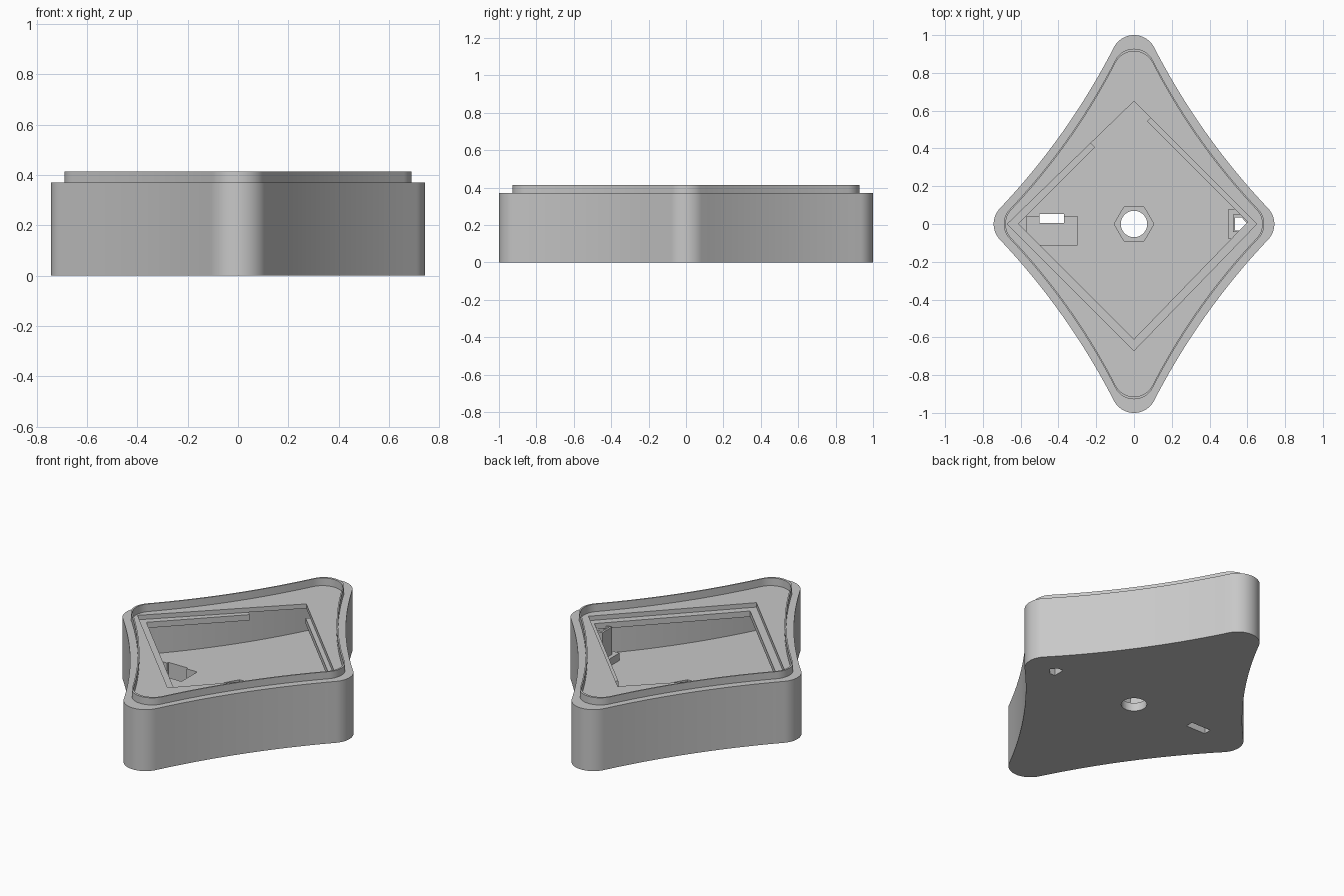
import bpy, bmesh, math
from mathutils import Vector

if "Cube" in bpy.data.objects:
    bpy.data.objects.remove(bpy.data.objects["Cube"])

# One plain grey material
grey = bpy.data.materials.new("plain_grey")
grey.use_nodes = True
colour = (0.58, 0.58, 0.58, 1)
grey.diffuse_color = colour
grey.node_tree.nodes["Principled BSDF"].inputs["Base Color"].default_value = colour

FLOOR, PLATE_LOW, PLATE_TOP = 0.11, 0.34, 0.367
STEP, LIP = 0.37, 0.413


def outline(tip=0.12, reach=3.8, steps=10):
    """Rounded diamond with four gently hollow sides, counter-clockwise."""
    a, b = Vector((0.623, 0)), Vector((0, 0.88))
    mid = (a + b) / 2
    normal = Vector((b.y, a.x)).normalized()
    centre = mid + normal * math.sqrt(reach ** 2 - (a - mid).length ** 2)
    quarter = []
    ang_a = math.atan2(*(centre - a).yx)
    ang_b = math.atan2(*(centre - b).yx)
    for i in range(steps + 1):
        t = ang_a * i / steps
        quarter.append(a + tip * Vector((math.cos(t), math.sin(t))))
    start, end = math.atan2(*(a - centre).yx), math.atan2(*(b - centre).yx)
    sweep = (end - start + math.pi) % (2 * math.pi) - math.pi
    for i in range(1, 2 * steps):
        t = start + sweep * i / (2 * steps)
        quarter.append(centre + (reach - tip) * Vector((math.cos(t), math.sin(t))))
    for i in range(steps + 1):
        t = ang_b + (math.pi / 2 - ang_b) * i / steps
        quarter.append(b + tip * Vector((math.cos(t), math.sin(t))))
    half = quarter + [Vector((-p.x, p.y)) for p in quarter[-2::-1]]
    return half + [Vector((p.x, -p.y)) for p in half[-2:0:-1]]


def loft(name, points, rings):
    """Stack scaled copies of a flat outline and close both ends."""
    bm = bmesh.new()
    loops = [[bm.verts.new((p[0] * s, p[1] * s, z)) for p in points] for s, z in rings]
    n = len(points)
    for low, high in zip(loops, loops[1:]):
        for i in range(n):
            j = (i + 1) % n
            bm.faces.new((low[i], low[j], high[j], high[i]))
    bm.faces.new(loops[0][::-1])
    bm.faces.new(loops[-1])
    bmesh.ops.recalc_face_normals(bm, faces=bm.faces)
    mesh = bpy.data.meshes.new(name)
    bm.to_mesh(mesh)
    bm.free()
    ob = bpy.data.objects.new(name, mesh)
    bpy.context.collection.objects.link(ob)
    mesh.materials.append(grey)
    return ob


def prism(name, points, low, high):
    return loft(name, points, [(1, low), (1, high)])


def box(name, x0, x1, y0, y1, low, high):
    return prism(name, [(x0, y0), (x1, y0), (x1, y1), (x0, y1)], low, high)


def ngon(sides, r):
    return [(r * math.cos(2 * math.pi * i / sides), r * math.sin(2 * math.pi * i / sides))
            for i in range(sides)]


def cut(ob, cutter):
    mod = ob.modifiers.new("cut", "BOOLEAN")
    mod.operation, mod.solver, mod.object = "DIFFERENCE", "EXACT", cutter
    bpy.context.view_layer.objects.active = ob
    bpy.ops.object.modifier_apply(modifier=mod.name)


# Hollow case with a thin raised lip
shape = outline()
case = loft("case", shape, [(1, 0), (1, STEP), (0.928, STEP), (0.928, LIP),
                            (0.914, LIP), (0.914, FLOOR)])

# Top plate with a square opening
plate = loft("top_plate", shape, [(0.917, PLATE_LOW), (0.917, PLATE_TOP)])
opening = prism("opening_cutter", [(0.65, 0), (0, 0.65), (-0.67, 0), (0, -0.67)], 0.2, 0.5)
cut(plate, opening)


# Ledges along the opening, just under the plate
def ledge(name, start, end, inward):
    d = Vector(inward)
    a, b = Vector(start), Vector(end)
    return prism(name, [a - d, b - d, b + d, a + d], 0.305, PLATE_LOW)


parts = [
    ledge("front_right_ledge", (-0.67, 0), (0, -0.67), (0.03, 0.03)),
    ledge("front_left_ledge", (0, -0.67), (0.65, 0), (-0.03, 0.03)),
    ledge("back_left_ledge", (0.65, 0), (0.087, 0.563), (-0.018, -0.018)),
    ledge("back_right_ledge", (-0.225, 0.425), (-0.65, 0), (0.018, -0.018)),
]

# Stepped socket on the floor: a low block and a tall sleeve
socket = box("socket_block", 0.50, 0.62, -0.08, 0.08, FLOOR - 0.01, 0.155)
sleeve = box("socket_sleeve", 0.523, 0.62, -0.043, 0.05, 0.15, 0.32)
parts += [socket, sleeve]

# Floor recesses for the nut and the switch, and the through holes
nut = prism("nut_cutter", ngon(6, 0.105), 0.05, 0.5)
recess = box("recess_cutter", -0.57, -0.30, -0.11, 0.04, 0.04, 0.3)
bore = prism("bore_cutter", ngon(32, 0.07), -0.1, 0.5)
slot = box("slot_cutter", -0.50, -0.37, 0.005, 0.052, -0.1, 0.5)
port = prism("port_cutter", [(0.535, -0.035), (0.57, -0.035), (0.60, 0),
                             (0.57, 0.035), (0.535, 0.035)], -0.1, 0.5)
cutters = (nut, recess, bore, slot, port)
for cutter in cutters:
    cut(case, cutter)
cut(socket, port)
cut(sleeve, port)
for cutter in cutters + (opening,):
    bpy.data.objects.remove(cutter)

# Smooth the curved walls and keep the edges crisp
bpy.ops.object.select_all(action="DESELECT")
for ob in [case, plate] + parts:
    ob.select_set(True)
bpy.context.view_layer.objects.active = case
bpy.ops.object.shade_smooth_by_angle(angle=math.radians(30))
